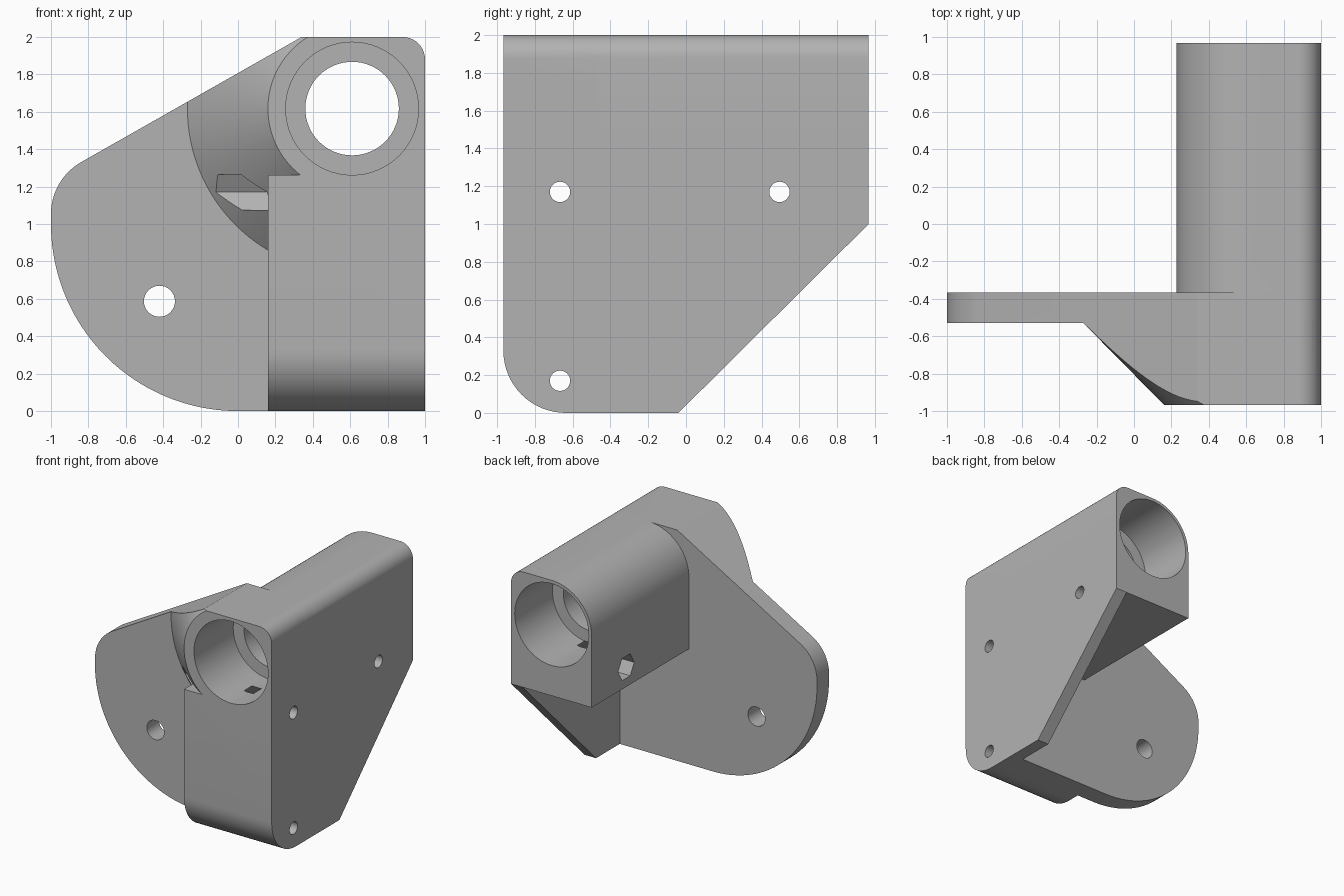
import bpy, bmesh
from math import sin, cos, radians, pi

if "Cube" in bpy.data.objects:
    bpy.data.objects.remove(bpy.data.objects["Cube"])

END = 0.967            # half the depth
BX, BZ = 0.61, 1.617   # bore axis
BACK = -0.365          # rear face of the flange
FACE = -0.53           # front face of the flange

grey = bpy.data.materials.new("light_grey")
grey.use_nodes = True
grey.diffuse_color = (0.45, 0.45, 0.45, 1)
grey.node_tree.nodes["Principled BSDF"].inputs["Base Color"].default_value = grey.diffuse_color


def arc(cu, cv, r, a, b, n=16):
    """Points on an arc from angle a to angle b, in degrees."""
    return [(cu + r * cos(radians(a + (b - a) * i / n)),
             cv + r * sin(radians(a + (b - a) * i / n))) for i in range(n + 1)]


def loft(name, axis, start, profile_a, end, profile_b):
    """Solid between two matching profiles placed along x or y."""
    bm = bmesh.new()
    rings = []
    for t, pts in ((start, profile_a), (end, profile_b)):
        rings.append([bm.verts.new((t, u, v) if axis == "x" else (u, t, v)) for u, v in pts])
    n = len(profile_a)
    for ring in rings:
        bm.faces.new(ring)
    for i in range(n):
        j = (i + 1) % n
        bm.faces.new((rings[0][i], rings[0][j], rings[1][j], rings[1][i]))
    bmesh.ops.recalc_face_normals(bm, faces=bm.faces)
    mesh = bpy.data.meshes.new(name)
    bm.to_mesh(mesh)
    bm.free()
    mesh.materials.append(grey)
    ob = bpy.data.objects.new(name, mesh)
    bpy.context.collection.objects.link(ob)
    return ob


def prism(name, axis, start, end, pts):
    return loft(name, axis, start, pts, end, pts)


def circle(u, v, r, n=64):
    return [(u + r * cos(2 * pi * i / n), v + r * sin(2 * pi * i / n)) for i in range(n)]


def combine(target, tool, operation):
    """Apply a boolean and remove the tool."""
    tool.hide_render = True
    mod = target.modifiers.new(operation, "BOOLEAN")
    mod.operation, mod.solver, mod.object = operation, "EXACT", tool
    bpy.context.view_layer.objects.active = target
    bpy.ops.object.modifier_apply(modifier=mod.name)
    bpy.data.objects.remove(tool)


# Flange outline: large lower curve, sloping top, rounded outer corner
top_corner = arc(0.88, 1.88, 0.12, 0, 90, 10)
outline = ([(1, 0)] + arc(0, 1, 1, 270, 180, 40) + arc(-0.68, 1.053, 0.32, 180, 120)
           + [(0.34, 2)] + top_corner[::-1])
bracket = prism("motor_bracket", "y", FACE, BACK, outline)

# Conical gusset trimmed to the flange outline
gusset = loft("gusset", "y", -END, circle(BX, BZ, 0.45, 128), -0.5, circle(BX, BZ, 0.91, 128))
combine(gusset, prism("gusset_trim", "y", -1.2, 0, outline), "INTERSECT")
combine(bracket, gusset, "UNION")

# Front block with rounded lower edge
block = arc(-END + 0.33, 0.33, 0.33, 180, 270) + [(BACK, 0), (BACK, 1.263), (-END, 1.263)]
combine(bracket, prism("front_block", "x", 0.16, 1, block), "UNION")

# Upper corner in front of the flange
corner = [(BX, 1), (1, 1)] + top_corner + [(BX, 2)]
combine(bracket, prism("front_corner", "y", -END, -0.45, corner), "UNION")

# Side plate with sloping rear edge
plate = [(-0.45, 0), (-0.04, 0), (END, 1), (END, 1.5), (-0.45, 1.5)]
combine(bracket, prism("side_plate", "x", 0.89, 1, plate), "UNION")

# Barrel housing, rounded on its upper left
barrel = [(0.227, 1), (1, 1)] + top_corner + arc(BX, BZ, 0.383, 90, 180, 24)
combine(bracket, prism("barrel", "y", -0.45, END, barrel), "UNION")

# Stepped bore with a narrow middle
for name, r, a, b in (("bore", 0.25, -1.2, 1.2),
                      ("front_seat", 0.355, -1.2, -0.43), ("rear_seat", 0.355, 0.45, 1.2)):
    combine(bracket, prism(name, "y", a, b, circle(BX, BZ, r)), "DIFFERENCE")

# Flange hole
combine(bracket, prism("flange_hole", "y", -0.7, -0.2, circle(-0.42, 0.587, 0.083, 32)), "DIFFERENCE")

# Side screw holes with hexagonal nut channels
for y, z in ((-0.667, 1.17), (0.495, 1.17), (-0.667, 0.17)):
    combine(bracket, prism("screw_hole", "x", 0, 1.2, circle(y, z, 0.054, 24)), "DIFFERENCE")
    combine(bracket, prism("nut_channel", "x", -0.5, 0.84, circle(y, z, 0.11, 6)), "DIFFERENCE")

bpy.ops.object.select_all(action="DESELECT")
bracket.select_set(True)
bpy.context.view_layer.objects.active = bracket
bpy.ops.object.shade_smooth_by_angle(angle=radians(25))
